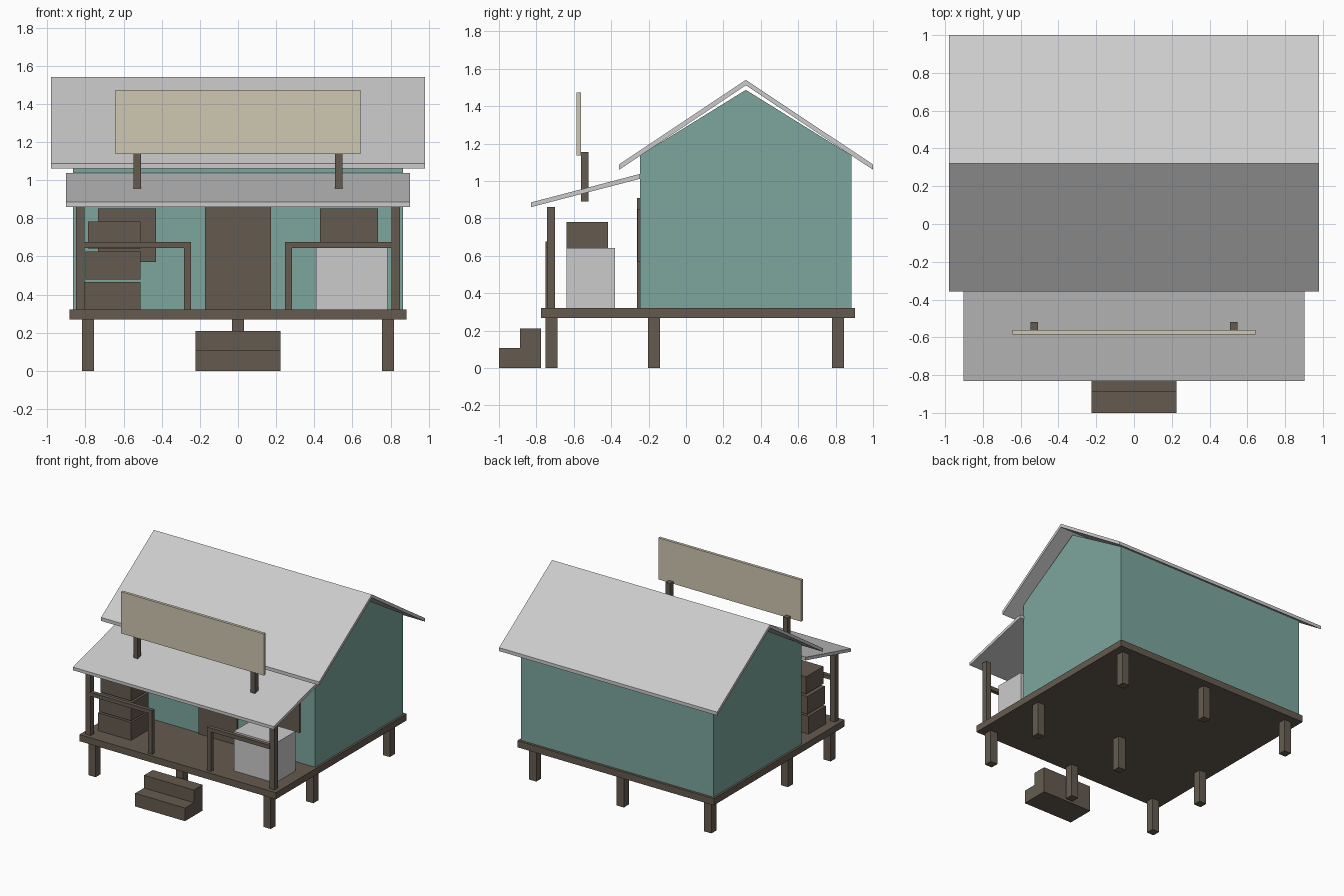
import bpy

def material(name, rgb):
    m = bpy.data.materials.new(name)
    m.diffuse_color = (*rgb, 1)
    return m

WOOD = material("dark_wood", (0.13, 0.105, 0.08))
TEAL = material("teal_wall", (0.2, 0.38, 0.34))
CREAM = material("cream_board", (0.62, 0.57, 0.44))

def extrude(name, profile, half, mat=None):
    """Extrude a closed (y, z) profile along x from -half to half."""
    n = len(profile)
    verts = [(x, y, z) for x in (half, -half) for y, z in profile]
    faces = [tuple(range(n)), tuple(range(2 * n - 1, n - 1, -1))]
    faces += [(i, i + n, (i + 1) % n + n, (i + 1) % n) for i in range(n)]
    me = bpy.data.meshes.new(name)
    me.from_pydata(verts, [], faces)
    ob = bpy.data.objects.new(name, me)
    bpy.context.collection.objects.link(ob)
    if mat:
        me.materials.append(mat)
    return ob

def box(name, x0, x1, y0, y1, z0, z1, mat=None):
    ob = extrude(name, [(y0, z0), (y1, z0), (y1, z1), (y0, z1)], (x1 - x0) / 2, mat)
    ob.location.x = (x0 + x1) / 2
    return ob

# Deck on a 3 x 3 grid of stilts
box("deck", -0.883, 0.883, -0.775, 0.904, 0.268, 0.322, WOOD)
for x in (-0.787, 0, 0.787):
    for y in (-0.718, -0.171, 0.812):
        box("stilt", x - 0.032, x + 0.032, y - 0.032, y + 0.032, 0, 0.268, WOOD)

# Front steps
extrude("steps", [(-1, 0), (-0.775, 0), (-0.775, 0.21), (-0.887, 0.21),
                  (-0.887, 0.107), (-1, 0.107)], 0.224, WOOD)

# Gabled house body
extrude("house_walls", [(-0.247, 0.322), (0.884, 0.322), (0.884, 1.137),
                        (0.32, 1.487), (-0.247, 1.137)], 0.866, TEAL)

# Folded main roof and sloping porch roof
extrude("main_roof", [(-0.358, 1.06), (0.32, 1.512), (1, 1.06), (1, 1.088),
                      (0.32, 1.54), (-0.358, 1.088)], 0.98)
extrude("porch_roof", [(-0.83, 0.86), (-0.245, 1.012), (-0.245, 1.038),
                       (-0.83, 0.885)], 0.903)

# Door and windows
box("door", -0.172, 0.172, -0.261, -0.24, 0.322, 0.908, WOOD)
for s in (-1, 1):
    c = s * 0.582
    box("window", c - 0.152, c + 0.152, -0.259, -0.24, 0.57, 0.85, WOOD)

    # Porch post, rail and rail end post
    c = s * 0.827
    box("porch_post", c - 0.023, c + 0.023, -0.743, -0.7, 0.322, 0.86, WOOD)
    a, b = sorted((s * 0.246, s * 0.81))
    box("porch_rail", a, b, -0.75, -0.718, 0.645, 0.676, WOOD)
    c = s * 0.264
    box("rail_end_post", c - 0.018, c + 0.018, -0.75, -0.718, 0.322, 0.645, WOOD)

    # Sign support through the porch roof
    c = s * 0.528
    box("sign_support", c - 0.02, c + 0.02, -0.562, -0.52, 0.89, 1.155, WOOD)

# Blank sign board
box("sign_board", -0.642, 0.642, -0.585, -0.562, 1.136, 1.474, CREAM)

# Stacked crates and cool box on the porch
for x0, z0, z1 in ((-0.81, 0.322, 0.467), (-0.8, 0.48, 0.625), (-0.788, 0.642, 0.782)):
    box("crate", x0, -0.512, -0.64, -0.417, z0, z1, WOOD)
box("cool_box", 0.41, 0.783, -0.64, -0.38, 0.322, 0.643)
